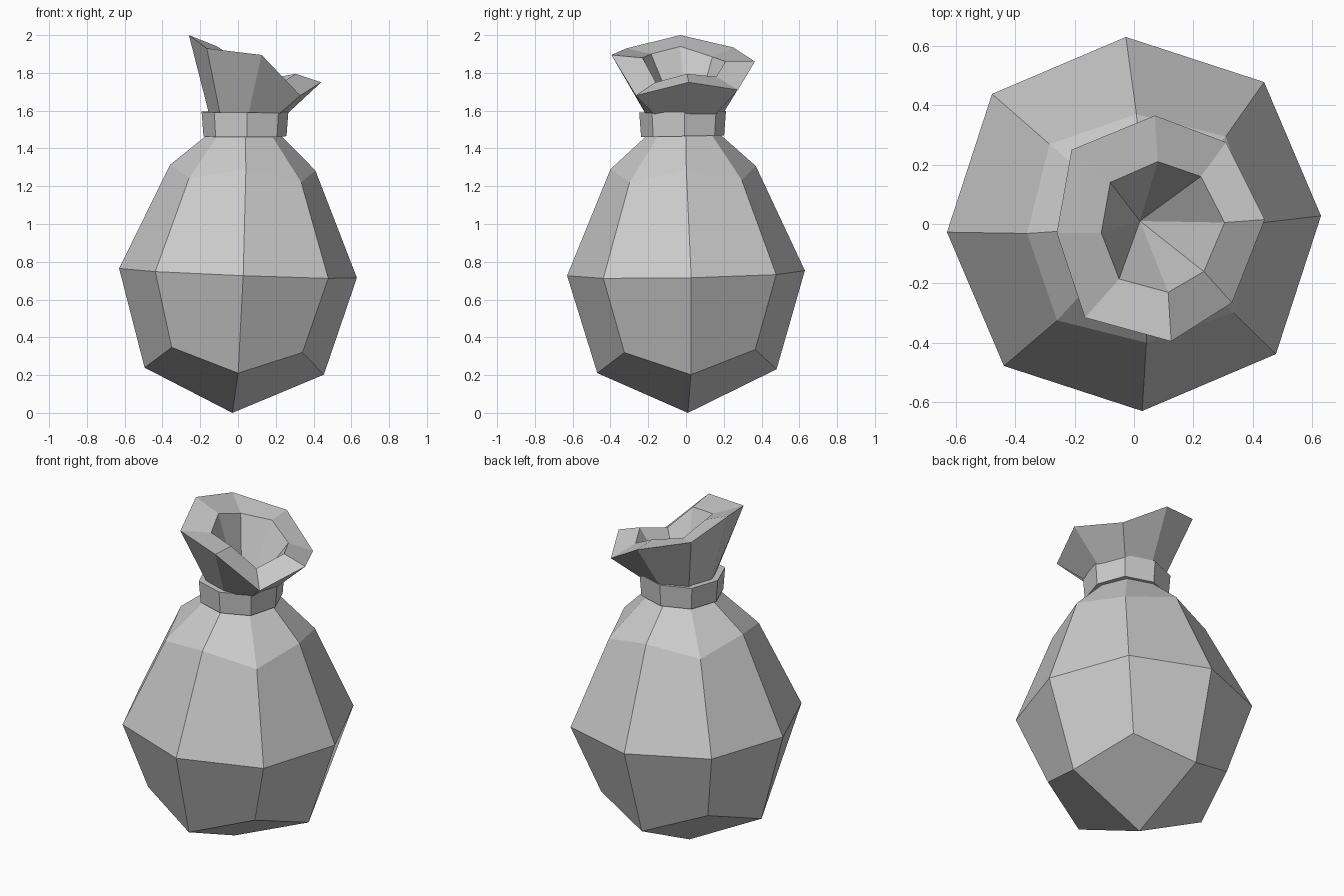
import bpy, bmesh, math
from mathutils import Vector

cube = bpy.data.objects.get("Cube")
if cube:
    bpy.data.objects.remove(cube)

SIDES = 8
TWIST = math.radians(2.5)

cloth = bpy.data.materials.new("grey_cloth")
cloth.use_nodes = True
GREY = (0.6, 0.6, 0.6, 1)
cloth.diffuse_color = GREY
cloth.node_tree.nodes["Principled BSDF"].inputs["Base Color"].default_value = GREY


def ring(center, axis, diagonal, tilt=(0, 0)):
    """Octagon; axis and diagonal corners each have their own (radius, height)."""
    points = []
    for i in range(SIDES):
        radius, height = diagonal if i % 2 else axis
        angle = TWIST + math.tau * i / SIDES
        x = center[0] + radius * math.cos(angle)
        y = center[1] + radius * math.sin(angle)
        points.append((x, y, height + tilt[0] * x + tilt[1] * y))
    return points


def add_ring(bm, points):
    return [bm.verts.new(p) for p in points]


def bridge(bm, lower, upper):
    for i in range(SIDES):
        j = (i + 1) % SIDES
        bm.faces.new((lower[i], lower[j], upper[j], upper[i]))


def finish(bm, name):
    bmesh.ops.recalc_face_normals(bm, faces=bm.faces)
    mesh = bpy.data.meshes.new(name)
    bm.to_mesh(mesh)
    bm.free()
    mesh.materials.append(cloth)
    obj = bpy.data.objects.new(name, mesh)
    bpy.context.collection.objects.link(obj)


# Sack: base, belly, shoulder, neck, pinch, then the open mouth
outer_rim = [(0.44, 0.015, 1.75), (0.31, 0.275, 1.71), (0.07, 0.365, 1.86), (-0.21, 0.25, 1.935),
             (-0.26, -0.03, 2.0), (-0.165, -0.315, 1.93), (0.125, -0.395, 1.895), (0.33, -0.265, 1.68)]
inner_rim = [(0.305, 0.005, 1.795), (0.225, 0.16, 1.78), (0.08, 0.21, 1.86), (-0.08, 0.14, 1.885),
             (-0.11, -0.03, 1.94), (-0.05, -0.185, 1.9), (0.115, -0.23, 1.88), (0.235, -0.16, 1.75)]
bm = bmesh.new()
rings = [add_ring(bm, p) for p in (
    ring((-0.02, 0.005), (0.475, 0.22), (0.49, 0.34), (-0.04, 0.02)),
    ring((0, 0), (0.63, 0.74), (0.648, 0.74), (-0.04, 0.02)),
    ring((0.025, -0.015), (0.385, 1.3), (0.42, 1.24), (-0.04, 0.02)),
    ring((0.03, -0.01), (0.195, 1.47), (0.2, 1.47)),
    ring((0.04, -0.01), (0.185, 1.55), (0.19, 1.55)),
    outer_rim, inner_rim)]
for lower, upper in zip(rings, rings[1:]):
    bridge(bm, lower, upper)

# Faceted bottom: four quads meeting at one point
base = rings[0]
pole = bm.verts.new((-0.03, 0.01, 0))
for i in range(0, SIDES, 2):
    bm.faces.new((pole, base[(i + 2) % SIDES], base[i + 1], base[i]))

# Funnel inside the mouth
mouth = rings[-1]
funnel = bm.verts.new((0.02, 0.01, 1.42))
for i in range(SIDES):
    bm.faces.new((mouth[i], mouth[(i + 1) % SIDES], funnel))
finish(bm, "sack")

# Tie band around the neck
bm = bmesh.new()
center = (0.037, -0.018)
loops = [add_ring(bm, ring(center, (r, z), (r + 0.01, z), (0, 0.02)))
         for r, z in ((0.15, 1.465), (0.22, 1.465), (0.23, 1.595), (0.15, 1.595))]
for i, loop in enumerate(loops):
    bridge(bm, loop, loops[(i + 1) % len(loops)])
finish(bm, "tie_band")
